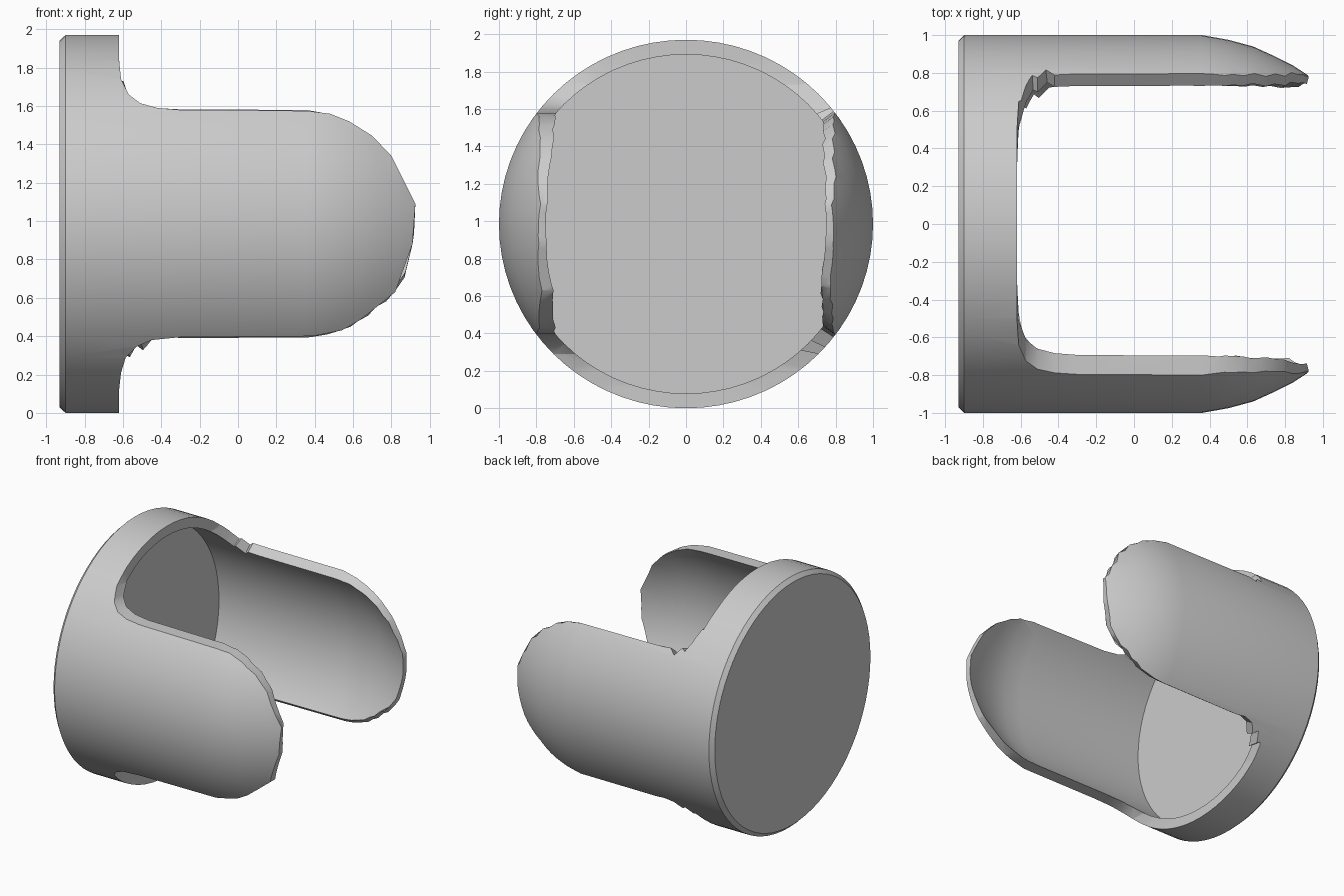
import bpy, bmesh, math

cube = bpy.data.objects.get("Cube")
if cube:
    bpy.data.objects.remove(cube, do_unlink=True)

MID_Z = 0.985

grey = bpy.data.materials.new("plain_grey")
grey.use_nodes = True
color = (0.6, 0.6, 0.6, 1)
grey.diffuse_color = color
grey.node_tree.nodes["Principled BSDF"].inputs["Base Color"].default_value = color


def loft(name, rings):
    """Join closed rings of points into a capped solid."""
    bm = bmesh.new()
    rings = [[bm.verts.new(p) for p in ring] for ring in rings]
    for a, b in zip(rings, rings[1:]):
        for i in range(len(a)):
            j = (i + 1) % len(a)
            bm.faces.new((a[i], a[j], b[j], b[i]))
    bm.faces.new(rings[0])
    bm.faces.new(rings[-1])
    bmesh.ops.recalc_face_normals(bm, faces=bm.faces)
    mesh = bpy.data.meshes.new(name)
    bm.to_mesh(mesh)
    bm.free()
    obj = bpy.data.objects.new(name, mesh)
    bpy.context.collection.objects.link(obj)
    mesh.materials.append(grey)
    return obj


def circle_x(x, r, steps=72):
    """Circle around the cup's long axis."""
    angles = [math.tau * i / steps for i in range(steps)]
    return [(x, r * math.cos(a), MID_Z * (1 + r * math.sin(a))) for a in angles]


def section_y(outline, y, narrowing):
    """Outline at one depth, its arm part narrowed towards the axis."""
    ring = []
    for x, z in outline:
        weight = min(1, max(0, (x + 0.62) / 0.2))
        ring.append((x, y, MID_Z + (z - MID_Z) * (1 + (narrowing - 1) * weight)))
    return ring


# Cup wall: chamfered base, straight side, inward curving mouth, inner floor
outer = [(-0.93, 0.97), (-0.90, 1.0), (0.36, 1.0), (0.5, 0.975), (0.63, 0.94),
         (0.74, 0.89), (0.84, 0.84), (0.925, 0.785)]
inner = [(0.915, 0.75), (0.8, 0.805), (0.62, 0.88), (0.45, 0.915), (0.3, 0.92), (-0.81, 0.92)]
cup = loft("clasp_cup", [circle_x(x, r) for x, r in outer + inner])

# Side outline: full-height base, filleted shoulders, two rounded arms
upper = [(-0.62, 2.2), (-0.62, 1.84), (-0.61, 1.74), (-0.57, 1.66), (-0.51, 1.615),
         (-0.42, 1.59), (-0.3, 1.58), (0.36, 1.575), (0.48, 1.56), (0.58, 1.52),
         (0.7, 1.445), (0.8, 1.34), (0.87, 1.2), (0.925, 1.09)]
lower = [(0.91, 0.88), (0.82, 0.63), (0.72, 0.55), (0.63, 0.48), (0.54, 0.43), (0.39, 0.4),
         (-0.3, 0.395), (-0.45, 0.38), (-0.53, 0.345), (-0.585, 0.29), (-0.61, 0.21),
         (-0.62, 0.12), (-0.62, -0.2)]
outline = upper + lower + [(-1.2, -0.2), (-1.2, 2.2)]

# The front arm is cut straight across, the back arm's lips point at the axis
depths = [(-1.2, 1), (-0.4, 1), (0.4, 0.4 / 0.79), (1.2, 1.2 / 0.79)]
cutter = loft("arm_outline_cutter", [section_y(outline, y, k) for y, k in depths])
cutter.hide_render = True

# Keep only what lies inside the outline
trim = cup.modifiers.new("trim", 'BOOLEAN')
trim.operation = 'INTERSECT'
trim.solver = 'EXACT'
trim.object = cutter
bpy.context.view_layer.objects.active = cup
for o in bpy.context.selected_objects:
    o.select_set(False)
cup.select_set(True)
bpy.ops.object.modifier_apply(modifier=trim.name)
bpy.data.objects.remove(cutter, do_unlink=True)
bpy.ops.object.shade_smooth_by_angle(angle=math.radians(35))
